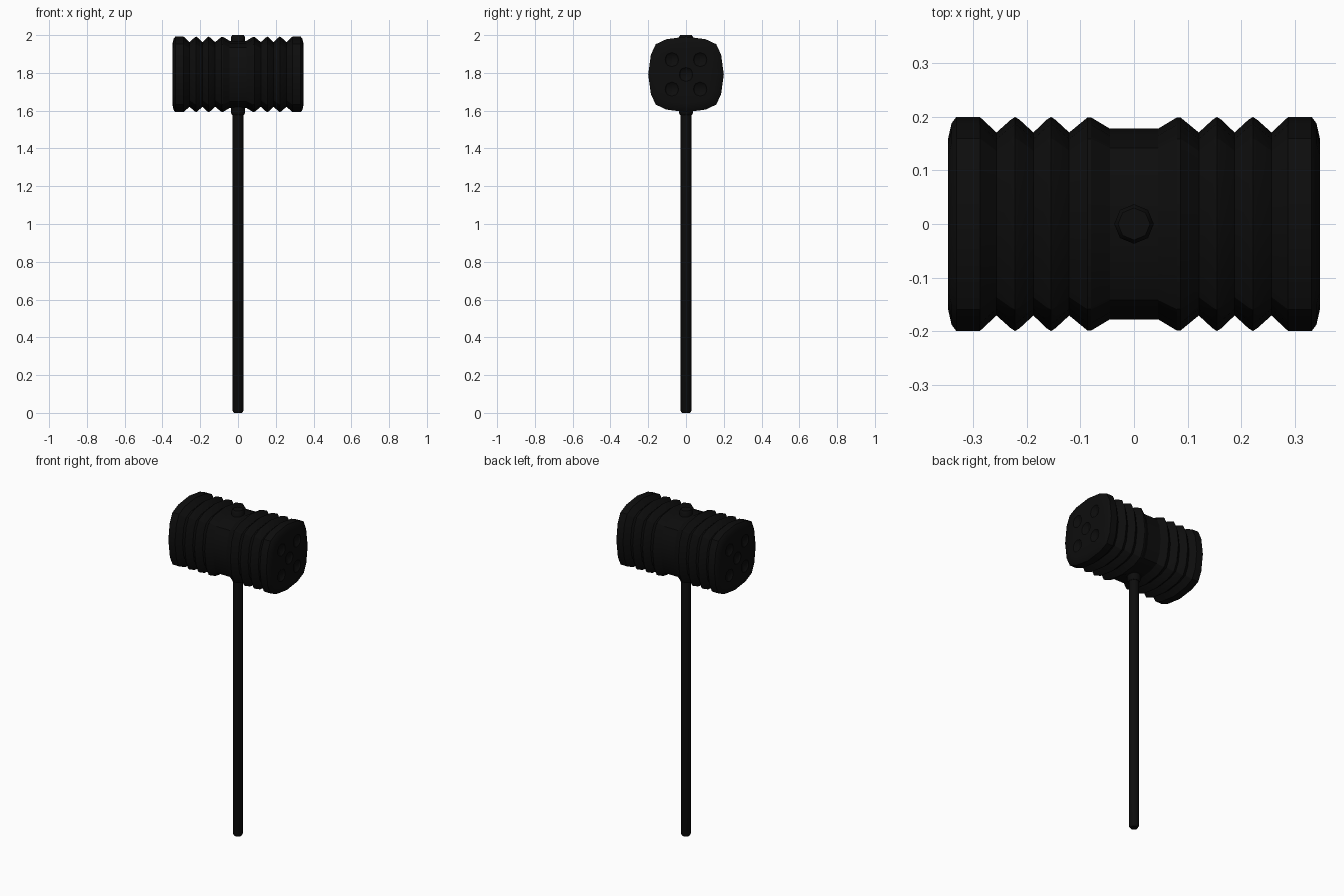
import bpy, bmesh, math
from mathutils import Matrix

cube = bpy.data.objects.get("Cube")
if cube:
    bpy.data.objects.remove(cube)

black = bpy.data.materials.new("matte black")
black.use_nodes = True
color = (0.004, 0.004, 0.004, 1)
black.diffuse_color = color
black.node_tree.nodes["Principled BSDF"].inputs["Base Color"].default_value = color

HEAD_Z = 1.792


def make_object(name, bm):
    bmesh.ops.recalc_face_normals(bm, faces=bm.faces)
    mesh = bpy.data.meshes.new(name)
    bm.to_mesh(mesh)
    bm.free()
    mesh.materials.append(black)
    obj = bpy.data.objects.new(name, mesh)
    bpy.context.collection.objects.link(obj)
    return obj


def smooth(obj, angle):
    bpy.ops.object.select_all(action='DESELECT')
    obj.select_set(True)
    bpy.context.view_layer.objects.active = obj
    bpy.ops.object.shade_smooth_by_angle(angle=math.radians(angle))


def loft(name, rings):
    """Skin a list of equal-length point rings and cap both ends."""
    bm = bmesh.new()
    loops = [[bm.verts.new(p) for p in ring] for ring in rings]
    for a, b in zip(loops, loops[1:]):
        for i in range(len(a)):
            j = (i + 1) % len(a)
            bm.faces.new((a[i], a[j], b[j], b[i]))
    bm.faces.new(loops[0])
    bm.faces.new(loops[-1])
    return make_object(name, bm)


def rod(name, profile, sides=8):
    """Upright faceted rod from (radius, height) pairs."""
    turn = [2 * math.pi * i / sides for i in range(sides)]
    return loft(name, [[(r * math.cos(t), r * math.sin(t), z) for t in turn]
                       for r, z in profile])


# Ribbed head: a rounded-square section swept along x
quarter = [(1, 0), (0.93, 0.52), (0.8, 0.8), (0.52, 0.93)]
section = []
for k in range(4):
    for y, z in quarter:
        for _ in range(k):
            y, z = -z, y
        section.append((y, z))

half = [(0.045, 0.178), (0.08, 0.199), (0.087, 0.199)]
for peak in (0.155, 0.222):
    half += [(peak - 0.034, 0.171), (peak - 0.008, 0.195), (peak, 0.2),
             (peak + 0.008, 0.195)]
half += [(0.257, 0.171), (0.288, 0.2), (0.332, 0.2), (0.341, 0.188), (0.348, 0.157)]
profile = [(-x, r) for x, r in reversed(half)] + half
head = loft("mallet_head", [[(x, y * r, HEAD_Z + z * r) for y, z in section]
                            for x, r in profile])

# Five shallow dimples pressed into each striking face
bm = bmesh.new()
for side in (-1, 1):
    for y, z in [(0, 0)] + [(a, b) for a in (-0.075, 0.075) for b in (-0.078, 0.078)]:
        bmesh.ops.create_uvsphere(
            bm, u_segments=12, v_segments=12, radius=0.055,
            matrix=Matrix.Translation((side * 0.388, y, HEAD_Z + z)))
cutter = make_object("dimple_cutter", bm)
cutter.hide_render = True
cut = head.modifiers.new("dimples", 'BOOLEAN')
cut.operation = 'DIFFERENCE'
cut.solver = 'EXACT'
cut.object = cutter
bpy.context.view_layer.objects.active = head
bpy.ops.object.modifier_apply(modifier=cut.name)
bpy.data.objects.remove(cutter)
smooth(head, 25)

# Handle and the collars where it passes through the head
handle = rod("handle", [(0.022, 0), (0.029, 0.012), (0.029, 1.62)])
top_collar = rod("top_collar", [(0.037, 1.94), (0.037, 1.99), (0.03, 2.0)])
bottom_collar = rod("bottom_collar", [(0.031, 1.578), (0.038, 1.588), (0.038, 1.64)])
for part in (handle, top_collar, bottom_collar):
    smooth(part, 50)
